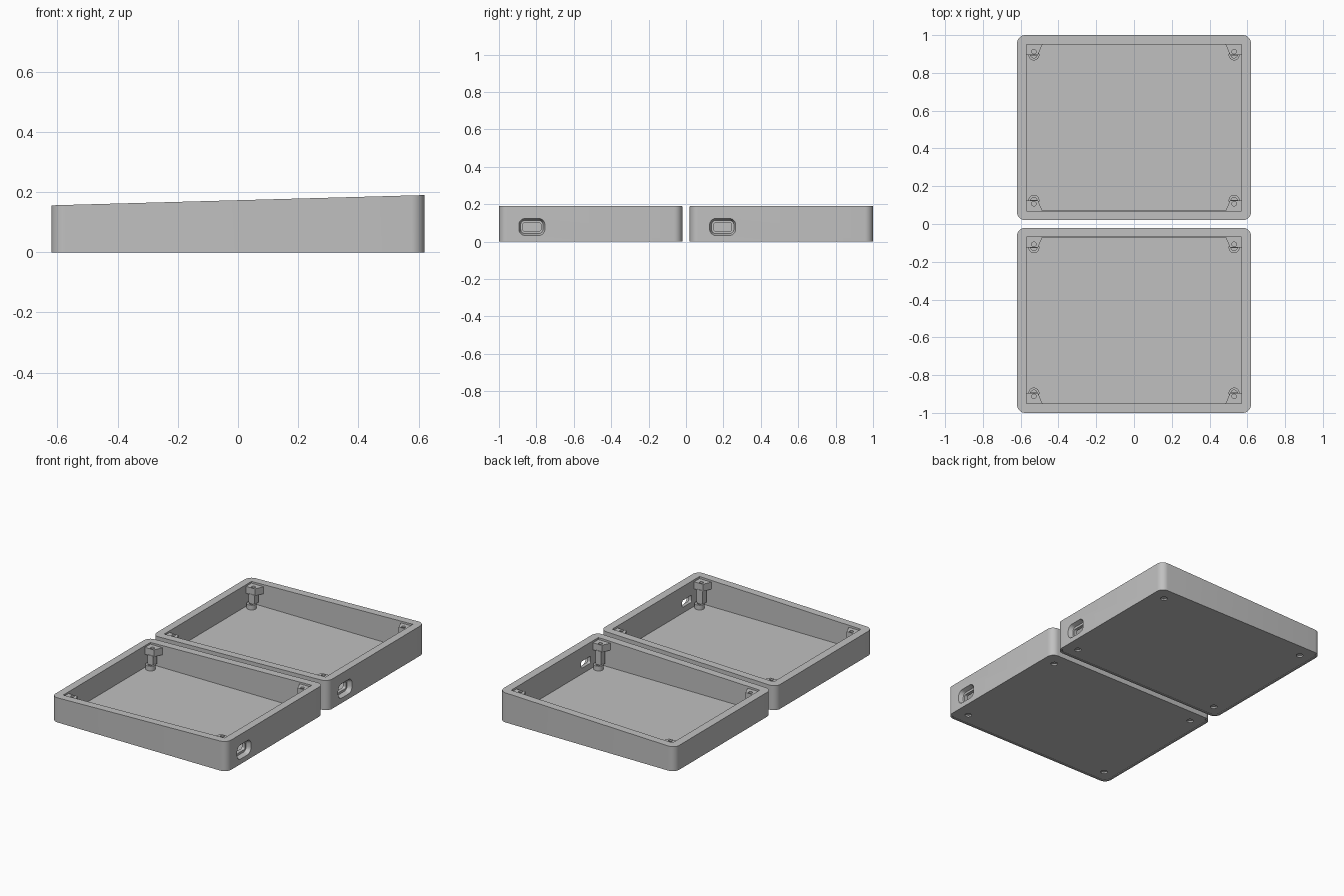
import bpy, bmesh, math

if "Cube" in bpy.data.objects:
    bpy.data.objects.remove(bpy.data.objects["Cube"])

HX, HY = 0.62, 0.49          # half size of one tray
WALL, RADIUS, FLOOR = 0.05, 0.045, 0.02

grey = bpy.data.materials.new("light grey plastic")
grey.diffuse_color = (0.53, 0.53, 0.53, 1)
grey.use_nodes = True
grey.node_tree.nodes["Principled BSDF"].inputs["Base Color"].default_value = grey.diffuse_color


def rim_z(x):
    """Height of the sloping rim."""
    return min(0.173 + 0.0275 * x, 0.19)


def rounded(hw, hh, r, n=8):
    """Outline of a rounded rectangle, counterclockwise."""
    pts = []
    for q, (sx, sy) in enumerate([(1, 1), (-1, 1), (-1, -1), (1, -1)]):
        for i in range(n + 1):
            a = (q + i / n) * math.pi / 2
            pts.append((sx * (hw - r) + r * math.cos(a), sy * (hh - r) + r * math.sin(a)))
    return pts


def rect(hw, hh):
    return [(hw, hh), (-hw, hh), (-hw, -hh), (hw, -hh)]


def circle(x, y, r, n=24):
    return [(x + r * math.cos(2 * math.pi * i / n), y + r * math.sin(2 * math.pi * i / n))
            for i in range(n)]


def prism(name, lower, upper, place=lambda p: p):
    """Solid between two matching loops of 3D points."""
    bm = bmesh.new()
    a = [bm.verts.new(place(p)) for p in lower]
    b = [bm.verts.new(place(p)) for p in upper]
    bm.faces.new(a[::-1])
    bm.faces.new(b)
    for i in range(len(a)):
        j = (i + 1) % len(a)
        bm.faces.new((a[i], a[j], b[j], b[i]))
    bmesh.ops.recalc_face_normals(bm, faces=bm.faces)
    me = bpy.data.meshes.new(name)
    bm.to_mesh(me)
    bm.free()
    ob = bpy.data.objects.new(name, me)
    bpy.context.collection.objects.link(ob)
    me.materials.append(grey)
    return ob


def extrude(name, pts, z0, z1, cy):
    """Vertical prism; z1 may be a height or a function of x."""
    top = z1 if callable(z1) else (lambda x: z1)
    return prism(name, [(x, y + cy, z0) for x, y in pts], [(x, y + cy, top(x)) for x, y in pts])


def cut(ob, cutters):
    bpy.context.view_layer.objects.active = ob
    for c in cutters:
        c.hide_render = True
        m = ob.modifiers.new("cut", "BOOLEAN")
        m.operation, m.solver, m.object = "DIFFERENCE", "EXACT", c
        bpy.ops.object.modifier_apply(modifier=m.name)
        bpy.data.objects.remove(c)


def port_cutter(cy, x0, x1, size0, size1):
    """Sideways rounded slot through the right wall."""
    def loop(x, s):
        return [(x, cy - 0.314 + u, 0.078 + v) for u, v in rounded(s[0], s[1], s[2], 6)]
    return prism("port_cutter", loop(x0, size0), loop(x1, size1))


def smooth(ob):
    bpy.ops.object.select_all(action="DESELECT")
    ob.select_set(True)
    bpy.context.view_layer.objects.active = ob
    bpy.ops.object.shade_smooth_by_angle(angle=math.radians(30))


corners = [(sx, sy) for sx in (-1, 1) for sy in (-1, 1)]

for tag, cy in (("front", -0.51), ("back", 0.51)):
    # Frame: rounded walls, square cavity, recess below for the base plate
    frame = extrude(tag + "_frame", rounded(HX, HY, RADIUS), 0, rim_z, cy)
    cut(frame, [
        extrude("cavity", rect(HX - WALL, HY - WALL), -0.1, 0.4, cy),
        extrude("plate_recess", rounded(HX - 0.012, HY - 0.012, 0.035), -0.1, 0.012, cy),
        port_cutter(cy, 0.592, 0.66, (0.06, 0.036, 0.025), (0.084, 0.06, 0.049)),
        port_cutter(cy, 0.5, 0.7, (0.048, 0.022, 0.01), (0.048, 0.022, 0.01)),
    ])
    smooth(frame)

    # Base plate with countersunk screw holes
    plate = extrude(tag + "_base_plate", rounded(HX - 0.014, HY - 0.014, 0.033), 0.002, 0.012, cy)
    floor = extrude(tag + "_floor", rect(HX - WALL - 0.001, HY - WALL - 0.001), 0.012, FLOOR, cy)
    cut(plate, [extrude("screw_hole", circle(sx * 0.53, sy * 0.4, 0.02), -0.1, 0.1, cy)
                for sx, sy in corners])
    smooth(plate)

    for k, (sx, sy) in enumerate(corners):
        label = f"{tag}_corner_{k + 1}_"
        top = rim_z(sx * 0.53) - 0.012

        # Standoff on the floor
        base = extrude(label + "standoff", circle(sx * 0.53, sy * 0.385, 0.029), FLOOR, 0.05, cy)
        cut(base, [extrude("bore", circle(sx * 0.53, sy * 0.385, 0.016), 0.03, 0.1, cy)])
        smooth(base)

        # Square column joining standoff and bracket
        extrude(label + "column", [(sx * (0.53 + u), sy * (0.403 + v)) for u, v in rect(0.02, 0.02)],
                0.045, top - 0.04, cy)

        # Tapered bracket with a screw hole, set just under the rim
        outline = [(0.57, 0.44), (0.485, 0.44), (0.508, 0.386), (0.57, 0.386)]
        bracket = extrude(label + "bracket", [(sx * x, sy * y) for x, y in outline],
                          top - 0.045, top, cy)
        cut(bracket, [extrude("bore", circle(sx * 0.53, sy * 0.403, 0.012), top - 0.03, 0.4, cy)])
        smooth(bracket)
